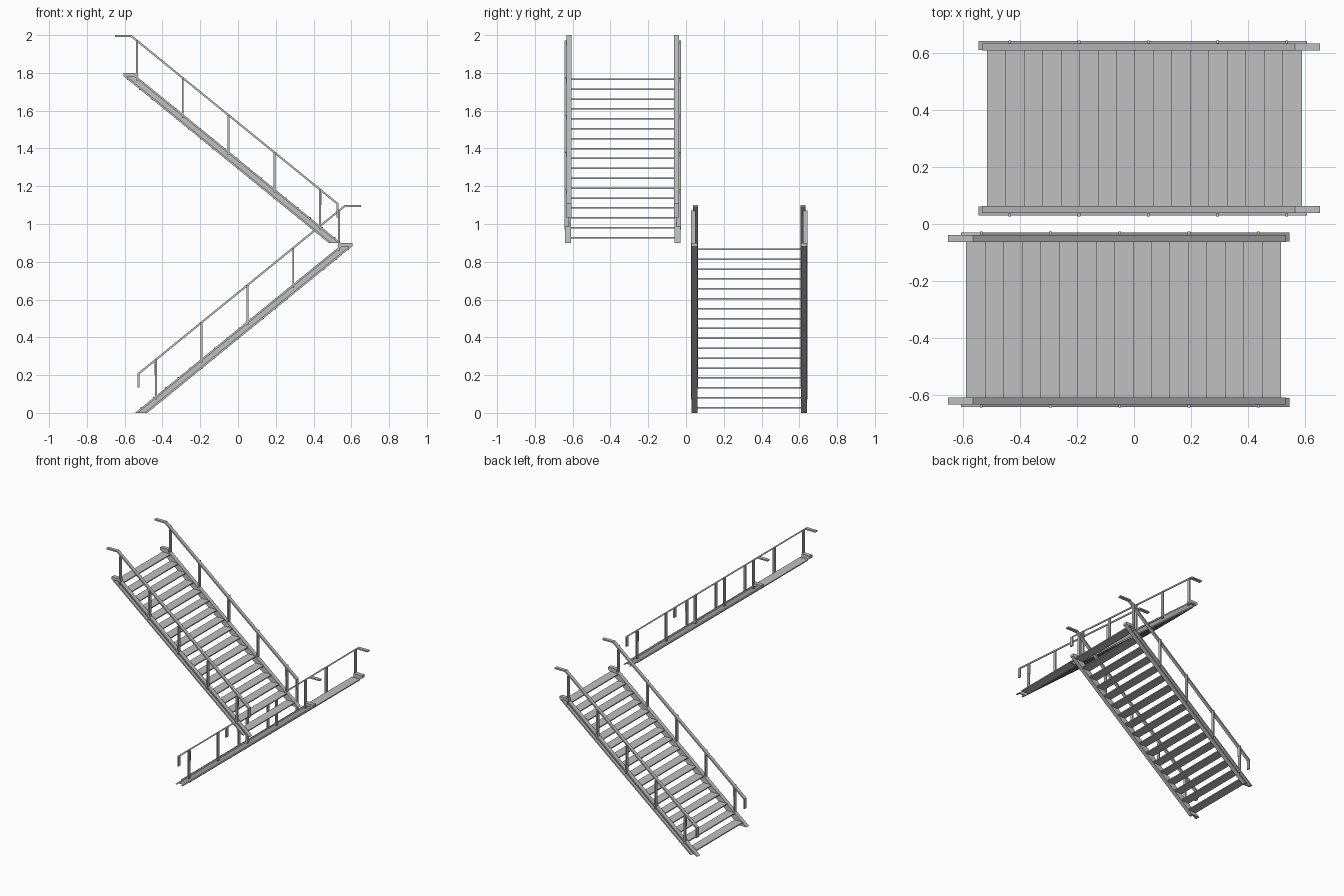
import bpy
import bmesh
from math import pi
from mathutils import Vector

cube = bpy.data.objects.get("Cube")
if cube:
    bpy.data.objects.remove(cube, do_unlink=True)

steel = bpy.data.materials.new("light grey steel")
steel.use_nodes = True
GREY = (0.53, 0.53, 0.53, 1)
steel.diffuse_color = GREY
steel.node_tree.nodes["Principled BSDF"].inputs["Base Color"].default_value = GREY

MID_Y = 0.335      # centre line of one flight
SLOPE = 0.813


def add_prism(bm, outline, y0, y1):
    """Extrude an x-z outline from y0 to y1."""
    face = bm.faces.new([bm.verts.new((x, y0, z)) for x, z in outline])
    moved = bmesh.ops.extrude_face_region(bm, geom=[face])["geom"]
    verts = [v for v in moved if isinstance(v, bmesh.types.BMVert)]
    bmesh.ops.translate(bm, verts=verts, vec=(0, y1 - y0, 0))


def add_box(bm, x0, x1, y0, y1, z0, z1):
    add_prism(bm, [(x0, z0), (x1, z0), (x1, z1), (x0, z1)], y0, y1)


def ribbon(path, half):
    """Outline of a flat bar following an x-z path with mitred bends."""
    pts = [Vector(p) for p in path]
    left, right = [], []
    for i, p in enumerate(pts):
        a = (p - pts[i - 1]).normalized() if i else None
        b = (pts[i + 1] - p).normalized() if i < len(pts) - 1 else None
        a, b = a or b, b or a
        na, nb = Vector((-a.y, a.x)), Vector((-b.y, b.x))
        offset = (na + nb) * (half / (1 + na.dot(nb)))
        left.append(p + offset)
        right.append(p - offset)
    return left + right[::-1]


def finish(bm, name, upper, mirrored=False):
    """Turn the mesh into an object, placed on the lower or upper flight."""
    if mirrored:
        for v in bm.verts:
            v.co.y = 2 * MID_Y - v.co.y
    bmesh.ops.recalc_face_normals(bm, faces=bm.faces)
    mesh = bpy.data.meshes.new(name)
    bm.to_mesh(mesh)
    bm.free()
    mesh.materials.append(steel)
    obj = bpy.data.objects.new(name, mesh)
    bpy.context.collection.objects.link(obj)
    if upper:
        obj.rotation_euler.z = pi
        obj.location.z = 0.9


def build_stringer(name, upper, mirrored):
    # channel: thin web on the inside, flanges pointing outward
    bm = bmesh.new()
    add_prism(bm, [(-0.545, 0), (-0.48, 0), (0.605, 0.882), (0.605, 0.9),
                   (0.535, 0.9), (0.535, 0.88)], 0.609, 0.618)
    add_prism(bm, [(-0.545, 0), (-0.53, 0), (0.55, 0.88), (0.535, 0.88)], 0.609, 0.64)
    add_prism(bm, [(-0.495, 0), (-0.48, 0), (0.605, 0.882), (0.59, 0.882)], 0.609, 0.64)
    add_box(bm, 0.535, 0.605, 0.609, 0.64, 0.88, 0.9)
    finish(bm, name, upper, mirrored)


def build_railing(name, upper, mirrored):
    # flat handrail with a dropped lower end and a level upper end
    bm = bmesh.new()
    path = [(-0.527, 0.135), (-0.527, 0.207), (0.565, 1.095), (0.652, 1.095)]
    add_prism(bm, ribbon(path, 0.005), 0.607, 0.632)
    finish(bm, name + "_handrail", upper, mirrored)

    # posts standing on the stringer
    bm = bmesh.new()
    for i in range(5):
        x = -0.435 + i * 0.2425
        foot = (x + 0.54) * SLOPE
        top = 0.207 + (x + 0.527) * SLOPE
        add_box(bm, x - 0.005, x + 0.005, 0.62, 0.643, foot - 0.015, top)
    # stiffened top of the lowest post
    add_box(bm, -0.442, -0.428, 0.618, 0.632, 0.2, 0.275)
    finish(bm, name + "_posts", upper, mirrored)


def build_treads(name, upper):
    bm = bmesh.new()
    for i in range(17):
        x = -0.515 + i * 0.0647
        z = 0.024 + i * 0.0524
        add_box(bm, x, x + 0.068, 0.06, 0.61, z, z + 0.008)
    finish(bm, name, upper)


# two opposed flights, the upper one turned half around
for level, upper in (("lower", False), ("upper", True)):
    build_treads(level + "_treads", upper)
    for side, mirrored in (("outer", False), ("inner", True)):
        build_stringer(f"{level}_{side}_stringer", upper, mirrored)
        build_railing(f"{level}_{side}", upper, mirrored)
